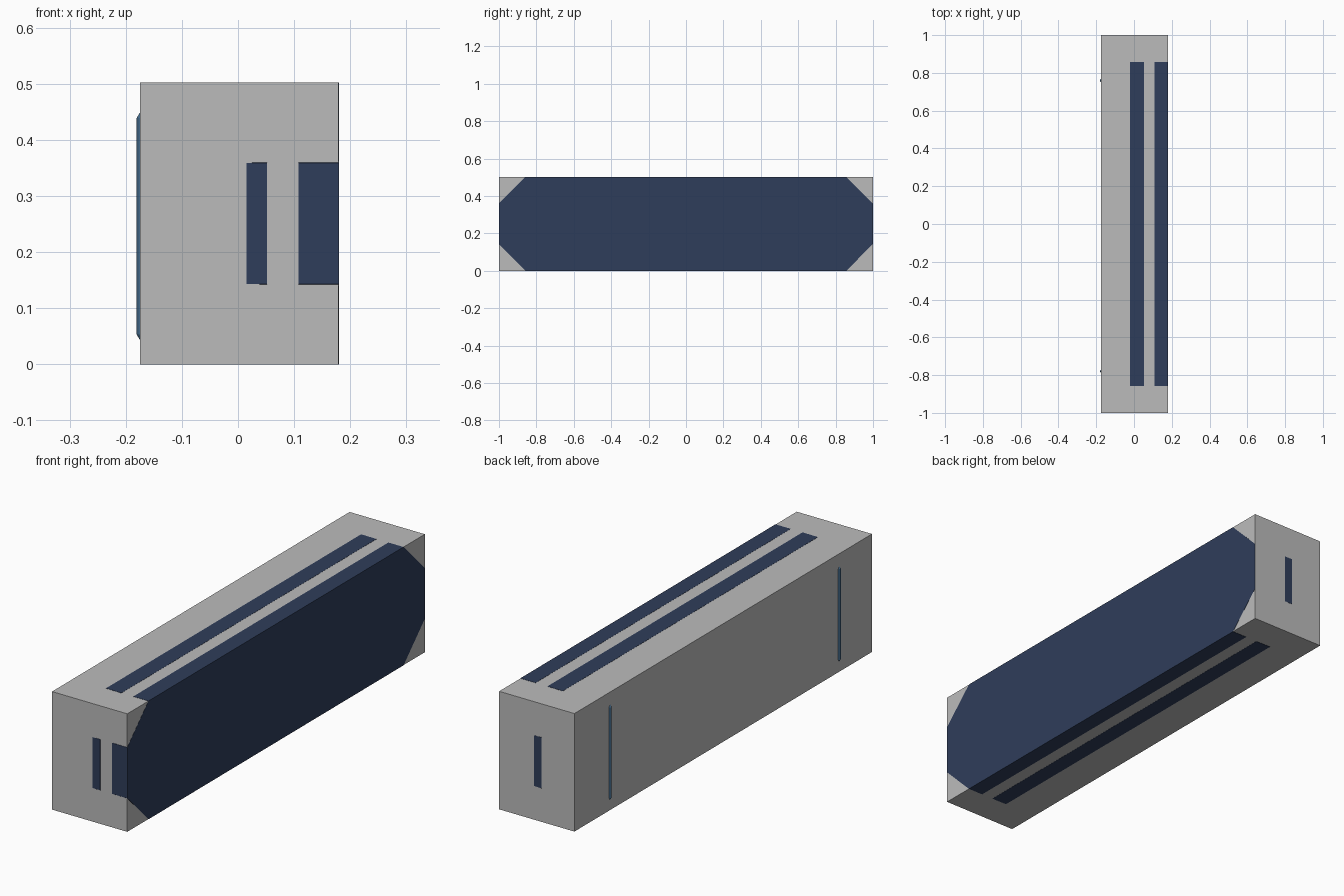
import bpy, bmesh, math

if "Cube" in bpy.data.objects:
    bpy.data.objects.remove(bpy.data.objects["Cube"])

def material(name, rgb):
    m = bpy.data.materials.new(name)
    m.diffuse_color = (*rgb, 1)
    m.use_nodes = True
    m.node_tree.nodes["Principled BSDF"].inputs["Base Color"].default_value = m.diffuse_color
    return m

GREY = material("warm_grey", (0.50, 0.50, 0.50))
NAVY = material("navy", (0.028, 0.047, 0.103))
STEEL = material("steel_blue", (0.055, 0.14, 0.25))

def finish(name, bm, mat):
    bmesh.ops.recalc_face_normals(bm, faces=bm.faces)
    me = bpy.data.meshes.new(name)
    bm.to_mesh(me)
    bm.free()
    me.materials.append(mat)
    ob = bpy.data.objects.new(name, me)
    bpy.context.collection.objects.link(ob)
    return ob

X0, X1, H, L = -0.175, 0.179, 0.502, 1.0
EPS = 0.0006  # lifts flush panels just clear of the block

# Grey block
bm = bmesh.new()
bmesh.ops.create_cube(bm, size=1)
for v in bm.verts:
    v.co = ((X0 + X1) / 2 + v.co.x * (X1 - X0), v.co.y * 2 * L, H / 2 + v.co.z * H)
finish("block", bm, GREY)

# Octagonal slabs, set flush into the block
def slab(name, xa, xb, shift=0.0, shear=0.0):
    c = 0.143
    outline = [(-L, c), (-L + c, -EPS), (L - c, -EPS), (L, c),
               (L, H - c), (L - c, H + EPS), (-L + c, H + EPS), (-L, H - c)]
    bm = bmesh.new()
    rings = []
    for x, s in ((xa, 1), (xb, -1)):
        rings.append([bm.verts.new((x, y + shift + s * shear, z)) for y, z in outline])
    a, b = rings
    bm.faces.new(a)
    bm.faces.new(b)
    for i in range(8):
        j = (i + 1) % 8
        bm.faces.new((a[i], a[j], b[j], b[i]))
    finish(name, bm, NAVY)

slab("inner_slab", -0.021, 0.052, shear=EPS)
slab("outer_slab", 0.108, X1 + EPS, shift=-EPS)

# Slim upright rods on the left side, with tapered ends
def rod(name, y):
    r, x = 0.008, -0.1725
    bm = bmesh.new()
    rings = []
    for z, k in ((0.043, 0.25), (0.053, 1), (0.439, 1), (0.449, 0.25)):
        rings.append([bm.verts.new((x + r * k * math.cos(t * math.tau / 12),
                                    y + r * k * math.sin(t * math.tau / 12), z))
                      for t in range(12)])
    bm.faces.new(rings[0])
    bm.faces.new(rings[-1])
    for a, b in zip(rings, rings[1:]):
        for i in range(12):
            j = (i + 1) % 12
            bm.faces.new((a[i], a[j], b[j], b[i]))
    finish(name, bm, STEEL)

rod("back_rod", 0.76)
rod("front_rod", -0.78)
